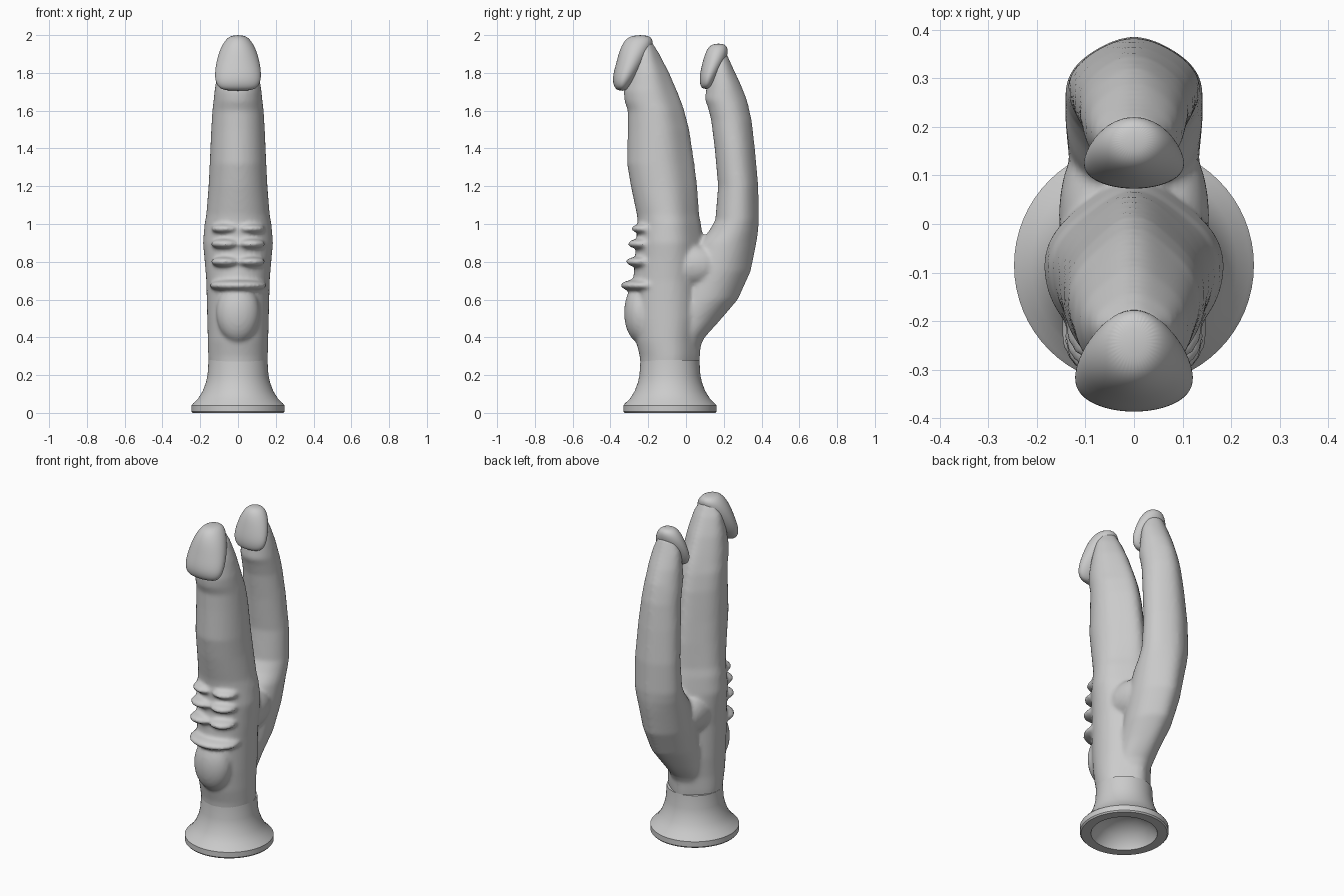
import bpy, bmesh, math
from mathutils import Matrix, Vector

if "Cube" in bpy.data.objects:
    bpy.data.objects.remove(bpy.data.objects["Cube"])

SIDES = 40

grey = bpy.data.materials.new("light_grey")
grey.use_nodes = True
grey.diffuse_color = (0.6, 0.6, 0.6, 1)
grey.node_tree.nodes["Principled BSDF"].inputs["Base Color"].default_value = (0.6, 0.6, 0.6, 1)


def loft(bm, sections, ridge=0.0):
    """Skin horizontal ovals given as (z, front y, back y, half width)."""
    previous = None
    for z, front, back, width in sections:
        middle, depth = (front + back) / 2, (back - front) / 2
        ring = []
        for i in range(SIDES):
            angle = math.tau * i / SIDES
            s, c = math.sin(angle), math.cos(angle)
            # a raised spine runs along the back
            reach = 1 - ridge + ridge * c ** 8 if c > 0 else 1
            ring.append(bm.verts.new((width * s, middle + depth * c * reach, z)))
        if previous:
            for i in range(SIDES):
                j = (i + 1) % SIDES
                bm.faces.new((previous[i], previous[j], ring[j], ring[i]))
        else:
            bm.faces.new(ring[::-1])
        previous = ring
    bm.faces.new(previous)


def swelling(bm, centre, radii):
    """Add an ellipsoid that blends into the body."""
    place = Matrix.Translation(centre) @ Matrix.Diagonal(Vector(radii).to_4d())
    bmesh.ops.create_uvsphere(bm, u_segments=24, v_segments=16, radius=1, matrix=place)


def finish(bm, name):
    bmesh.ops.recalc_face_normals(bm, faces=bm.faces)
    for face in bm.faces:
        face.smooth = True
    mesh = bpy.data.meshes.new(name)
    bm.to_mesh(mesh)
    bm.free()
    mesh.materials.append(grey)
    obj = bpy.data.objects.new(name, mesh)
    bpy.context.collection.objects.link(obj)
    return obj


# Fused body: front column and rear branch
body = bmesh.new()
front_column = [
    (.2, -.235, .065, .15), (.3, -.245, .075, .158), (.38, -.265, .08, .16),
    (.5, -.28, .1, .163), (.7, -.28, .1, .168), (.82, -.27, .1, .178),
    (.9, -.265, .095, .186), (1, -.255, .08, .177), (1.05, -.26, .07, .168),
    (1.2, -.292, .06, .156), (1.32, -.312, .045, .15), (1.5, -.308, .018, .142),
    (1.6, -.308, -.008, .136), (1.65, -.325, -.025, .13), (1.7, -.33, -.045, .125),
    (1.8, -.31, -.088, .11), (1.9, -.28, -.14, .085), (1.965, -.25, -.18, .05),
]
rear_branch = [
    (.32, -.1, .06, .09), (.4, -.1, .1, .1), (.5, -.1, .19, .11),
    (.6, -.05, .275, .125), (.75, 0, .343, .137), (.9, .07, .373, .142),
    (.96, .12, .382, .142), (1.02, .155, .386, .142), (1.2, .17, .383, .136),
    (1.4, .152, .365, .126), (1.55, .133, .348, .114), (1.62, .115, .332, .11),
    (1.66, .1, .322, .106), (1.74, .11, .29, .098), (1.82, .12, .252, .085),
    (1.9, .14, .217, .055),
]
loft(body, front_column, ridge=.2)
loft(body, rear_branch, ridge=.1)

# Rounded swelling, wide fold and paired ribs on the front
swelling(body, (0, -.24, .53), (.115, .088, .16))
swelling(body, (0, -.22, .675), (.155, .128, .035))
for side in (-1, 1):
    for z, front in ((.975, -.285), (.895, -.305), (.8, -.315)):
        swelling(body, (side * .065, front + .075, z), (.08, .08, .028))
    # flank fold running from the column to the branch
    swelling(body, (side * .07, .02, .78), (.085, .17, .11))

body_obj = finish(body, "body")
remesh = body_obj.modifiers.new("fuse", "REMESH")
remesh.mode = "VOXEL"
remesh.voxel_size = .011
remesh.use_smooth_shade = True
soften = body_obj.modifiers.new("soften", "SMOOTH")
soften.factor = .5
soften.iterations = 8

# Rounded caps with an overhanging lower rim
caps = {
    "front_cap": [
        (1.705, -.355, -.32, .06), (1.72, -.38, -.3, .105), (1.77, -.392, -.26, .126),
        (1.85, -.37, -.215, .117), (1.92, -.352, -.185, .098),
        (1.975, -.325, -.17, .068), (2, -.285, -.2, .035),
    ],
    "rear_cap": [
        (1.715, .09, .125, .05), (1.73, .075, .145, .09), (1.78, .07, .17, .108),
        (1.85, .086, .205, .097), (1.9, .1, .222, .08),
        (1.94, .12, .22, .055), (1.955, .15, .195, .025),
    ],
}
for name, sections in caps.items():
    cap = bmesh.new()
    loft(cap, sections)
    cap_obj = finish(cap, name)
    cap_obj.modifiers.new("round", "SUBSURF").levels = 2

# Flared foot with a hollow underside
profile = [
    (0, .12), (.08, .105), (.14, .07), (.178, .02), (.185, 0), (.24, 0),
    (.247, .008), (.247, .04), (.238, .05), (.212, .075), (.187, .115),
    (.17, .16), (.161, .2), (.156, .28), (0, .28),
]
foot = bmesh.new()
points = [foot.verts.new((r, 0, z)) for r, z in profile]
edges = [foot.edges.new(pair) for pair in zip(points, points[1:])]
bmesh.ops.spin(foot, geom=points + edges, cent=(0, 0, 0), axis=(0, 0, 1),
               angle=math.tau, steps=64)
bmesh.ops.remove_doubles(foot, verts=foot.verts, dist=.0005)
bmesh.ops.translate(foot, verts=foot.verts, vec=(0, -.085, 0))
foot_obj = finish(foot, "foot")
bpy.ops.object.select_all(action="DESELECT")
foot_obj.select_set(True)
bpy.context.view_layer.objects.active = foot_obj
bpy.ops.object.shade_smooth_by_angle(angle=math.radians(40))
